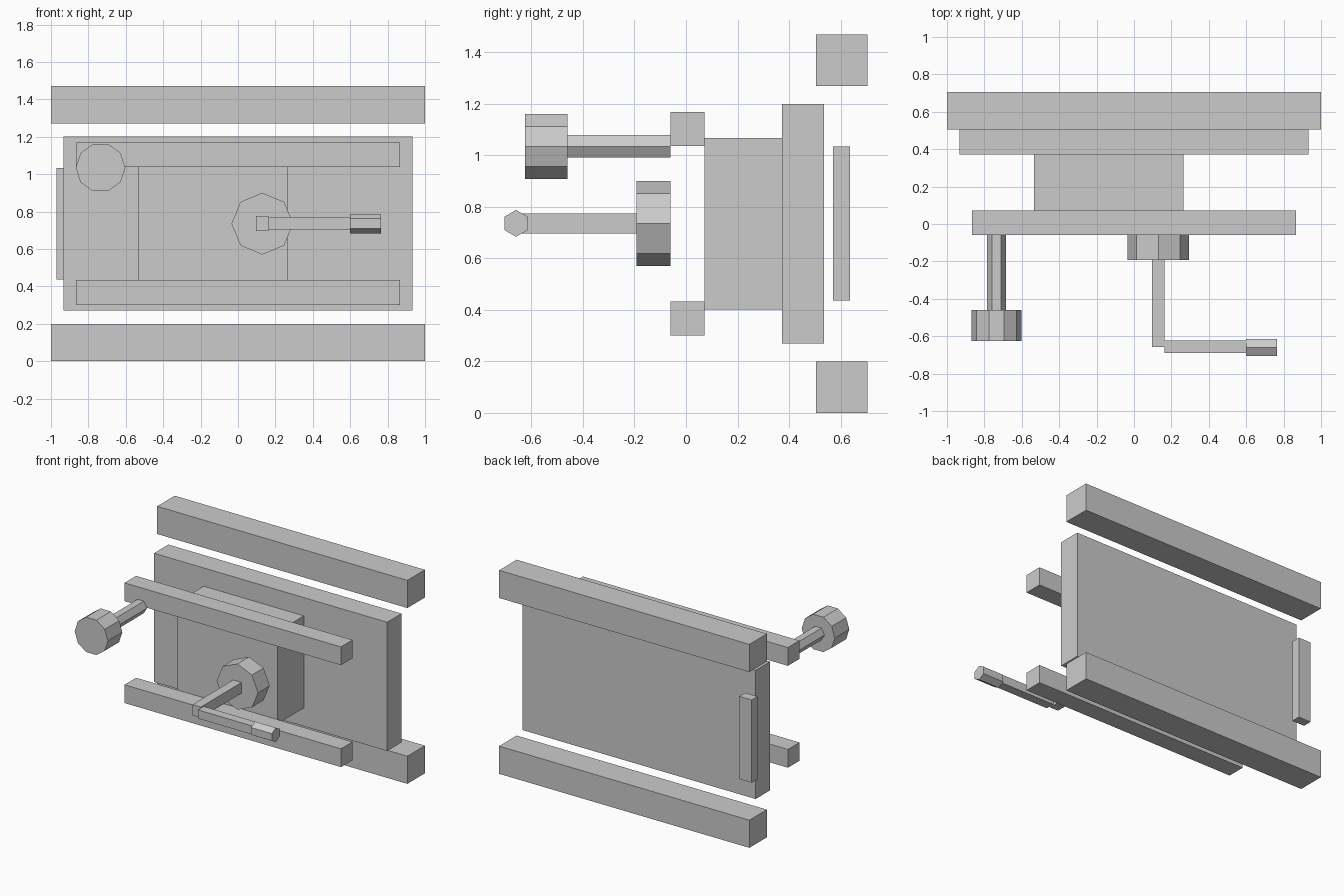
import bpy
import bmesh
from math import sin, cos, tau
from mathutils import Vector

if "Cube" in bpy.data.objects:
    bpy.data.objects.remove(bpy.data.objects["Cube"])


def finish(name, bm):
    bmesh.ops.recalc_face_normals(bm, faces=bm.faces)
    mesh = bpy.data.meshes.new(name)
    bm.to_mesh(mesh)
    bm.free()
    obj = bpy.data.objects.new(name, mesh)
    bpy.context.collection.objects.link(obj)
    return obj


def box(name, x, y, z):
    """Box from its (min, max) range on each axis."""
    bm = bmesh.new()
    bmesh.ops.create_cube(bm, size=1)
    ranges = (x, y, z)
    for v in bm.verts:
        v.co = Vector([(r[0] + r[1]) / 2 + c * (r[1] - r[0]) for c, r in zip(v.co, ranges)])
    return finish(name, bm)


def prism(name, axis, span, center, radius, sides):
    """Regular prism along x or y; center is the (other horizontal axis, z) pair.
    First corner lies on x for a y prism, on z for an x prism."""
    bm = bmesh.new()
    ring = []
    for i in range(sides):
        a = tau * i / sides
        u, w = radius * cos(a), radius * sin(a)
        if axis == 'y':
            co = (center[0] + u, span[0], center[1] + w)
        else:
            co = (span[0], center[0] + w, center[1] + u)
        ring.append(bm.verts.new(co))
    face = bm.faces.new(ring)
    length = span[1] - span[0]
    step = (0, length, 0) if axis == 'y' else (length, 0, 0)
    new = bmesh.ops.extrude_face_region(bm, geom=[face], use_keep_orig=True)['geom']
    moved = [g for g in new if isinstance(g, bmesh.types.BMVert)]
    bmesh.ops.translate(bm, verts=moved, vec=step)
    return finish(name, bm)


# Rear frame bars and front guide rails, mirrored about mid height
MID = 0.735
for label, s in (("upper", 1), ("lower", -1)):
    def zr(a, b):
        return tuple(sorted((MID + s * a, MID + s * b)))
    box(label + "_frame_bar", (-1, 1), (0.505, 0.705), zr(0.535, 0.735))
    box(label + "_guide_rail", (-0.865, 0.865), (-0.06, 0.072), zr(0.302, 0.434))

# Main plate, housing block and rear strip
box("back_plate", (-0.932, 0.932), (0.372, 0.536), (0.27, 1.2))
box("housing_block", (-0.535, 0.265), (0.072, 0.372), (0.402, 1.068))
box("rear_strip", (-0.97, -0.87), (0.57, 0.636), (0.436, 1.034))

# Knob on a hexagonal stem
prism("knob_stem", 'y', (-0.46, -0.06), (-0.735, 1.035), 0.05, 6)
prism("knob", 'y', (-0.625, -0.46), (-0.735, 1.035), 0.1325, 10)

# Crank: hub, shaft, arm and grip
prism("crank_hub", 'y', (-0.193, -0.06), (0.13, MID), 0.165, 8)
box("crank_shaft", (0.096, 0.163), (-0.657, -0.193), (0.697, 0.775))
box("crank_arm", (0.163, 0.6), (-0.69, -0.624), (0.705, 0.767))
prism("crank_grip", 'x', (0.598, 0.765), (-0.66, 0.736), 0.052, 6)
